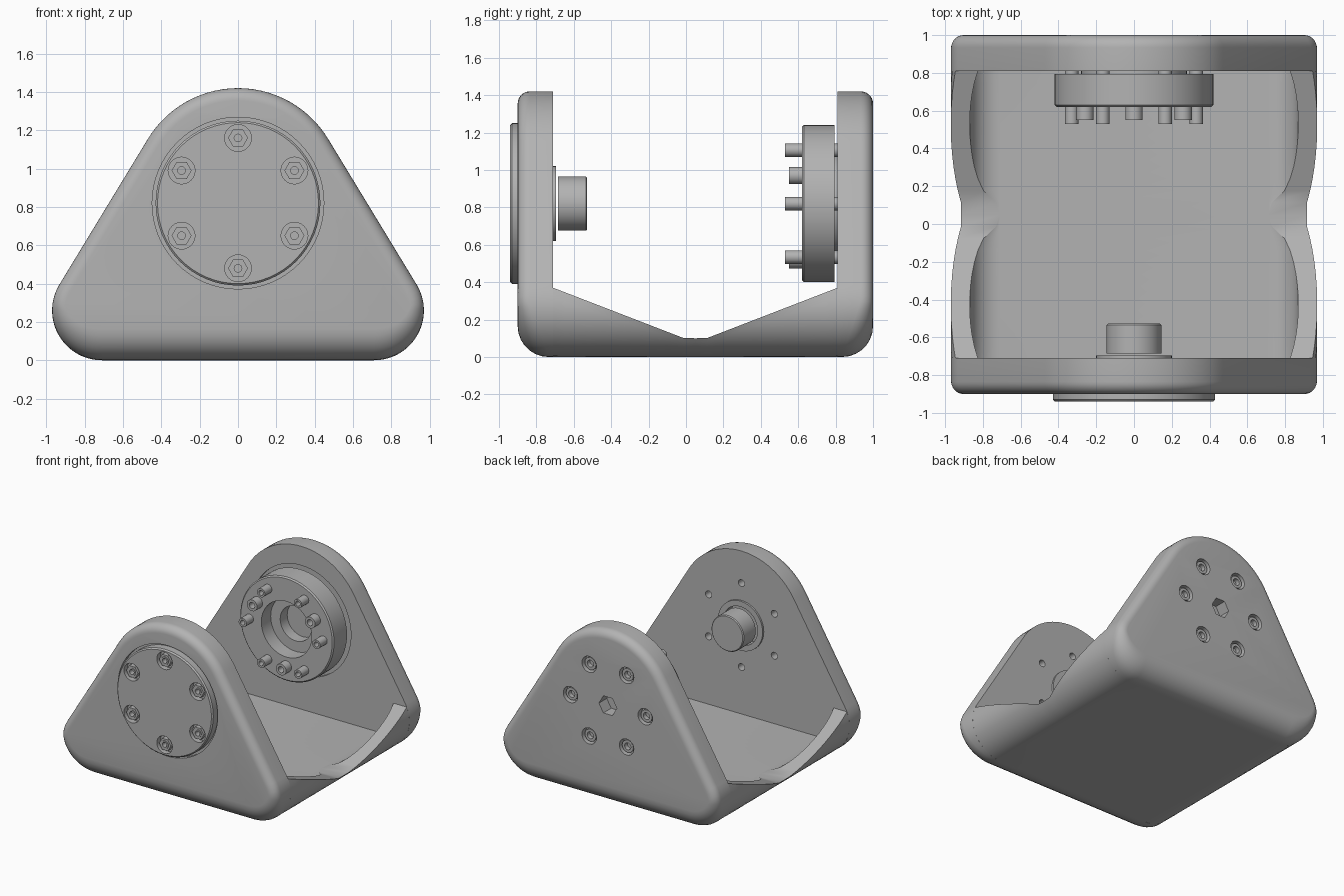
import bpy, bmesh
from math import sin, cos, asin, pi, radians

cube = bpy.data.objects.get("Cube")
if cube:
    bpy.data.objects.remove(cube, do_unlink=True)

grey = bpy.data.materials.new("bracket_grey")
grey.use_nodes = True
grey.diffuse_color = (0.45, 0.45, 0.45, 1)
grey.node_tree.nodes["Principled BSDF"].inputs["Base Color"].default_value = (0.45, 0.45, 0.45, 1)

AXIS = 0.82                  # height of the pivot axis
FRONT_IN, BACK_IN = -0.71, 0.81
CORNER, CX = 0.26, 0.71      # lower corner radius and its centre


def finish(name, bm):
    bmesh.ops.remove_doubles(bm, verts=bm.verts, dist=0.0002)
    bmesh.ops.recalc_face_normals(bm, faces=bm.faces)
    me = bpy.data.meshes.new(name)
    bm.to_mesh(me)
    bm.free()
    me.materials.append(grey)
    ob = bpy.data.objects.new(name, me)
    bpy.context.collection.objects.link(ob)
    return ob


def loft(name, rings, capped=True):
    """Skin a row of closed rings."""
    bm = bmesh.new()
    rows = [[bm.verts.new(p) for p in ring] for ring in rings]
    n = len(rows[0])
    for a, b in zip(rows, rows[1:]):
        for i in range(n):
            j = (i + 1) % n
            bm.faces.new((a[i], a[j], b[j], b[i]))
    if capped:
        bm.faces.new(rows[0])
        bm.faces.new(rows[-1])
    return finish(name, bm)


def turned(name, profile, x=0, z=AXIS, seg=64, closed=False):
    """Turn (radius, y) points round an axis along y."""
    pts = profile + profile[:1] if closed else profile
    rings = [[(x + r * cos(2 * pi * i / seg), y, z + r * sin(2 * pi * i / seg))
              for i in range(seg)] for r, y in pts]
    return loft(name, rings, not closed)


def tube(name, r_out, r_in, y0, y1, **place):
    return turned(name, [(r_out, y0), (r_out, y1), (r_in, y1), (r_in, y0)], closed=True, **place)


def circle_spots(count, radius, start):
    for i in range(count):
        a = radians(start) + 2 * pi * i / count
        yield radius * cos(a), AXIS + radius * sin(a)


def cut(ob, cutters):
    for c in cutters:
        c.hide_render = True
        mod = ob.modifiers.new("cut", 'BOOLEAN')
        mod.operation, mod.solver, mod.object = 'DIFFERENCE', 'EXACT', c
        bpy.context.view_layer.objects.active = ob
        bpy.ops.object.modifier_apply(modifier=mod.name)
        bpy.data.objects.remove(c, do_unlink=True)


def outline():
    """Rounded triangle as (x, z, normal x, normal z)."""
    pts = []
    for cx, cz, r, a0, a1, n in ((0, 0.87, 0.55, 31, 149, 28),
                                 (-CX, CORNER, CORNER, 149, 270, 16),
                                 (CX, CORNER, CORNER, 270, 391, 16)):
        for i in range(n + 1):
            a = radians(a0 + (a1 - a0) * i / n)
            pts.append((cx + r * cos(a), cz + r * sin(a), cos(a), sin(a)))
    return pts


def side_plate(name, y_in, y_out):
    """Upright plate with a rounded outer rim, softer along the foot."""
    s = 1 if y_out > y_in else -1
    shape = outline()
    rings = [[(x, y_in, z) for x, z, nx, nz in shape]]
    for k in range(8):
        a = pi / 2 * k / 7
        ring = []
        for x, z, nx, nz in shape:
            f = 0.065 + 0.1 * max(0, 0.3 - z) / 0.3
            d = f * (1 - cos(a))
            ring.append((x - nx * d, y_out - s * f * (1 - sin(a)), z - nz * d))
        rings.append(ring)
    return loft(name, rings)


# Base tray with side lips that dip to the floor in the middle
rings = []
mid = (FRONT_IN + BACK_IN) / 2
half = (BACK_IN - FRONT_IN) / 2
for k in range(25):
    y = FRONT_IN + 2 * half * k / 24
    h = 0.1 + 0.27 * max(0, abs(y - mid) - 0.06) / (half - 0.06)

    def arc(r):
        top = asin(max(-1, min(1, (h - CORNER) / r)))
        return [(CX + r * cos(a), CORNER + r * sin(a))
                for a in (top + (-pi / 2 - top) * i / 10 for i in range(11))]
    outer, inner = arc(CORNER), arc(CORNER - 0.1)
    loop = outer + [(-x, z) for x, z in outer[::-1]] + [(-x, z) for x, z in inner] + inner[::-1]
    rings.append([(x, y, z) for x, z in loop])
loft("base_tray", rings)

# Front plate: recess for the cover, screw holes, centre bore
front = side_plate("front_plate", FRONT_IN, -0.9)
cutters = [turned("cutter", [(0.448, -1), (0.448, -0.87)]),
           turned("cutter", [(0.155, -0.78), (0.155, -0.6)])]
cutters += [turned("cutter", [(0.028, -0.8), (0.028, -0.6)], x=x, z=z, seg=16)
            for x, z in circle_spots(6, 0.34, 90)]
cut(front, cutters)

# Front cover with counterbored screws
cover = turned("front_cover", [(0.43, -0.865), (0.43, -0.93), (0.42, -0.94)])
cut(cover, [turned("cutter", [(0.07, -1), (0.07, -0.895)], x=x, z=z, seg=24)
            for x, z in circle_spots(6, 0.34, 90)])
for x, z in circle_spots(6, 0.34, 90):
    tube("cover_screw_nut", 0.052, 0.03, -0.935, -0.89, x=x, z=z, seg=6)
    tube("cover_screw_tip", 0.032, 0.02, -0.94, -0.89, x=x, z=z, seg=16)

# Pivot collar and pin on the inner side of the front plate
tube("pivot_collar", 0.2, 0.155, -0.715, -0.695)
turned("pivot_pin", [(0.145, -0.685), (0.145, -0.535), (0.138, -0.528)])

# Back plate: counterbored holes, hexagonal centre hole, bearing recess
back = side_plate("back_plate", BACK_IN, 1.0)
cutters = [turned("cutter", [(0.445, 0.7), (0.445, 0.83)]),
           turned("cutter", [(0.08, 0.9), (0.08, 1.1)], seg=6)]
cutters += [turned("cutter", [(0.065, 0.95), (0.065, 1.1)], x=x, z=z, seg=24)
            for x, z in circle_spots(6, 0.335, 0)]
cut(back, cutters)
for x, z in circle_spots(6, 0.335, 0):
    tube("back_screw_head", 0.05, 0.028, 0.945, 0.985, x=x, z=z, seg=16)

# Bearing housing with a stepped bore
turned("bearing_housing", [(0.42, 0.795), (0.42, 0.63), (0.41, 0.62), (0.225, 0.62),
                           (0.225, 0.74), (0.14, 0.74), (0.14, 0.795)], closed=True)
tube("bearing_spacer", 0.28, 0.14, 0.79, 0.835)

# Long hollow studs and short cap screws on the housing
for x, z in circle_spots(6, 0.33, 0):
    tube("housing_stud", 0.036, 0.02, 0.53, 0.835, x=x, z=z, seg=12)
for x, z in circle_spots(3, 0.3, 30):
    tube("cap_screw", 0.046, 0.025, 0.55, 0.625, x=x, z=z, seg=16)

# Smooth rounded faces, keep edges crisp
bpy.ops.object.select_all(action='DESELECT')
for ob in bpy.context.scene.objects:
    if ob.type == 'MESH':
        ob.select_set(True)
        bpy.context.view_layer.objects.active = ob
bpy.ops.object.shade_smooth_by_angle(angle=radians(35))
